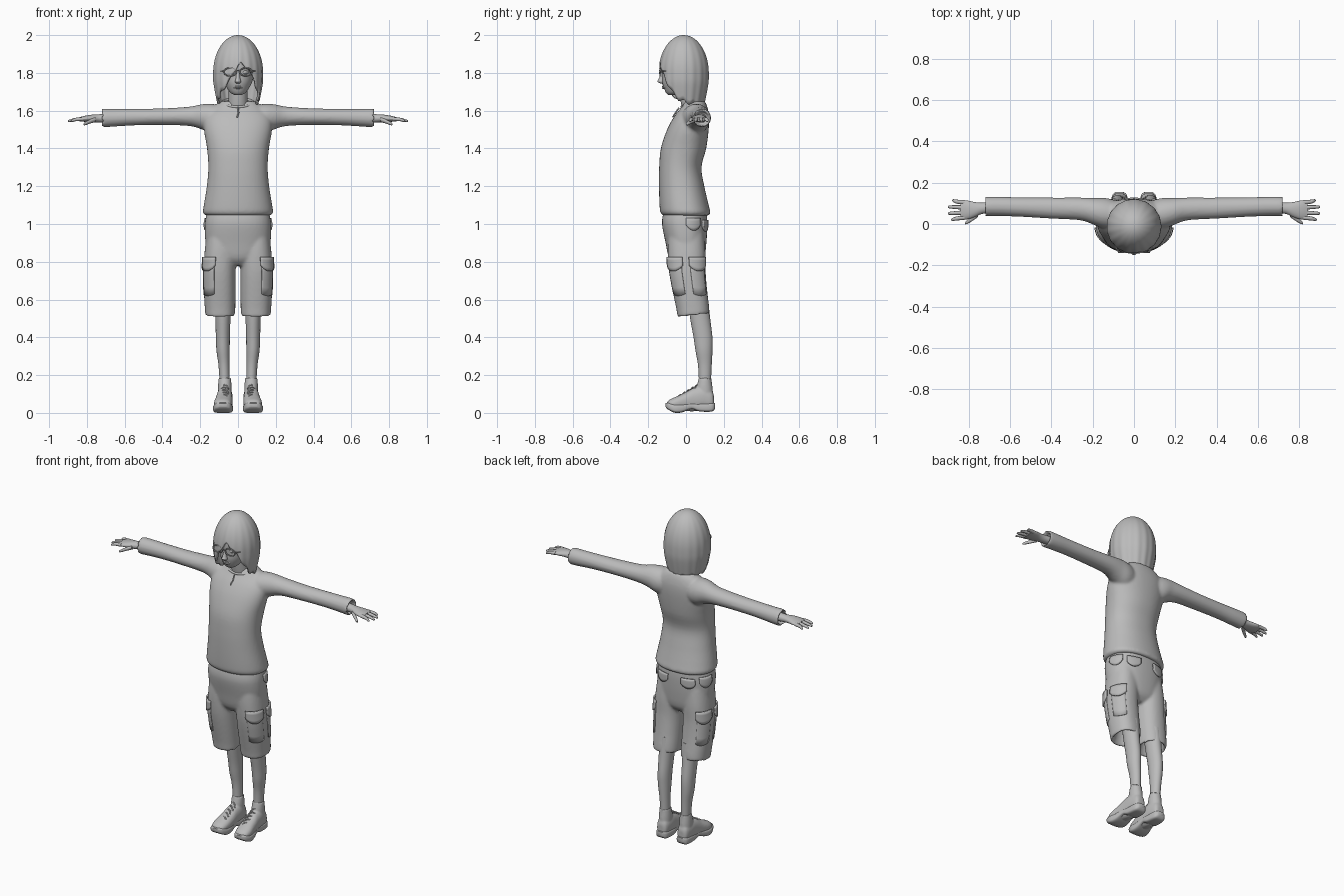
import bpy, bmesh, math
from mathutils import Vector

cube = bpy.data.objects.get("Cube")
if cube:
    bpy.data.objects.remove(cube)

grey = bpy.data.materials.new("plain_grey")
grey.use_nodes = True
GREY = (.5, .5, .5, 1)
grey.diffuse_color = GREY
grey.node_tree.nodes["Principled BSDF"].inputs["Base Color"].default_value = GREY


def smooth_rows(rows, steps):
    """Catmull-Rom interpolation of section rows."""
    out = []
    for i in range(len(rows) - 1):
        quad = zip(rows[max(i - 1, 0)], rows[i], rows[i + 1], rows[min(i + 2, len(rows) - 1)])
        quad = list(quad)
        for k in range(steps):
            t = k / steps
            out.append([b + t * (c - a) / 2 + t * t * (a - 2.5 * b + 2 * c - d / 2)
                        + t ** 3 * (1.5 * (b - c) + (d - a) / 2) for a, b, c, d in quad])
    return out + [list(rows[-1])]


def section(angle, row, power):
    """Point on a rounded section: returns the two cross coordinates."""
    c, s = math.cos(angle), math.sin(angle)
    u = row[1] + row[3] * math.copysign(abs(c) ** (2 / power), c)
    v = row[2] + row[4] * math.copysign(abs(s) ** (2 / power), s)
    return u, v


def loft(bm, rows, axis="z", power=2, sides=32, steps=4, side=1):
    """Closed skin through rows of (position, centre u, centre v, radius u, radius v)."""
    rings = []
    for row in smooth_rows(rows, steps):
        ring = []
        for k in range(sides):
            u, v = section(math.tau * k / sides, row, power)
            p = {"z": (u, v, row[0]), "x": (row[0], u, v), "y": (u, row[0], v)}[axis]
            ring.append(bm.verts.new((p[0] * side, p[1], p[2])))
        rings.append(ring)
    for a, b in zip(rings, rings[1:]):
        for k in range(sides):
            n = (k + 1) % sides
            bm.faces.new((a[k], a[n], b[n], b[k]))
    bm.faces.new(rings[0])
    bm.faces.new(rings[-1])


def pair(bm, rows, **options):
    for side in (1, -1):
        loft(bm, rows, side=side, **options)


def finish(bm, name, voxel=0, thickness=0):
    bmesh.ops.recalc_face_normals(bm, faces=bm.faces)
    mesh = bpy.data.meshes.new(name)
    bm.to_mesh(mesh)
    bm.free()
    mesh.materials.append(grey)
    mesh.shade_smooth()
    mesh.set_sharp_from_angle(angle=math.radians(50))
    obj = bpy.data.objects.new(name, mesh)
    bpy.context.collection.objects.link(obj)
    if voxel:
        remesh = obj.modifiers.new("blend", "REMESH")
        remesh.mode = "VOXEL"
        remesh.voxel_size = voxel
        remesh.use_smooth_shade = True
        relax = obj.modifiers.new("relax", "SMOOTH")
        relax.iterations = 5
    if thickness:
        shell = obj.modifiers.new("shell", "SOLIDIFY")
        shell.thickness = thickness
        shell.offset = 0
    return obj


def tube(name, points, radius, cyclic=False, mirror=False):
    curve = bpy.data.curves.new(name, "CURVE")
    curve.dimensions = "3D"
    curve.bevel_depth = radius
    curve.bevel_resolution = 2
    curve.use_fill_caps = True
    for side in (1, -1) if mirror else (1,):
        line = curve.splines.new("POLY")
        line.points.add(len(points) - 1)
        for point, (x, y, z) in zip(line.points, points):
            point.co = (x * side, y, z, 1)
        line.use_cyclic_u = cyclic
        line.use_smooth = True
    curve.materials.append(grey)
    bpy.context.collection.objects.link(bpy.data.objects.new(name, curve))


def ellipse(cx, cy, cz, rx, ry, rz, count=28):
    turns = [math.tau * k / count for k in range(count)]
    return [(cx + rx * math.cos(t), cy + ry * math.sin(t), cz + rz * math.sin(t)) for t in turns]


def lerp_table(table, x):
    for a, b in zip(table, table[1:]):
        if x <= b[0]:
            t = (x - a[0]) / (b[0] - a[0])
            return [p + t * (q - p) for p, q in zip(a, b)]
    return list(table[-1])


# Pullover: torso and sleeves blended into one skin
bm = bmesh.new()
loft(bm, [(1.045, 0, 0, .17, .12), (1.06, 0, -.003, .185, .132), (1.1, 0, -.01, .181, .13),
          (1.2, 0, -.023, .165, .12), (1.3, 0, -.03, .157, .112), (1.4, 0, -.013, .164, .12),
          (1.5, 0, .01, .18, .11), (1.57, 0, .03, .175, .092), (1.62, 0, .045, .13, .068),
          (1.65, 0, .047, .09, .053)], power=2.2, sides=48)
pair(bm, [(.06, .045, 1.55, .06, .07), (.13, .05, 1.555, .075, .08), (.19, .06, 1.567, .066, .067),
          (.26, .073, 1.57, .055, .051), (.4, .077, 1.568, .051, .044), (.55, .082, 1.566, .047, .044),
          (.65, .085, 1.563, .047, .047), (.715, .085, 1.561, .047, .049), (.722, .085, 1.56, .042, .043),
          (.71, .084, 1.56, .036, .036), (.69, .084, 1.56, .033, .033)], axis="x")
finish(bm, "pullover", voxel=.008)
tube("neckline", ellipse(0, .035, 1.642, .08, .058, .022), .007, cyclic=True)
tube("neck_slit", [(0, -.037, 1.615), (.003, -.055, 1.59), (-.004, -.07, 1.565)], .004)

# Shorts: hips and two hollow legs blended into one skin
hips = [(.78, 0, .003, .08, .06), (.82, 0, .003, .15, .093), (.9, 0, 0, .172, .108),
        (1, 0, -.007, .175, .12), (1.06, 0, -.005, .165, .115)]
shorts_leg = [(.515, .094, .04, .077, .083), (.56, .095, .035, .081, .087), (.65, .097, .02, .084, .092),
              (.75, .098, .007, .085, .097), (.85, .094, .003, .083, .1), (.95, .088, 0, .078, .095)]
inner_hem = [(.6, .092, .05, .05, .058), (.53, .092, .04, .064, .07)]
bm = bmesh.new()
loft(bm, hips, power=2.3, sides=48)
pair(bm, inner_hem + shorts_leg, power=2.3)
shorts_obj = finish(bm, "shorts", voxel=.008)
for v in shorts_obj.data.vertices:
    # hem rises towards the back
    if v.co.z < .62:
        v.co.z += .13 * (v.co.y - .03) * (1 - (v.co.z - .5) / .12)


def patch(bm, rows, top, bottom, start, end, lift, bow):
    """Plate wrapped on a garment between two heights and two angles."""
    cols, levels = 10, 5
    for side in (1, -1):
        grid = []
        for j in range(levels):
            line = []
            for i in range(cols):
                f = i / (cols - 1)
                drop = bow * math.sin(math.pi * f) ** .7
                z = top + (bottom - drop - top) * j / (levels - 1)
                row = lerp_table(rows, z)
                row[3] += lift
                row[4] += lift
                x, y = section(math.radians(start + (end - start) * f), row, 2.3)
                line.append(bm.verts.new((x * side, y, z)))
            grid.append(line)
        for a, b in zip(grid, grid[1:]):
            for i in range(cols - 1):
                bm.faces.new((a[i], a[i + 1], b[i + 1], b[i]))


# Pocket flaps and pouches
bm = bmesh.new()
for start, end in ((-78, -10), (4, 66)):
    patch(bm, shorts_leg, .825, .78, start, end, .007, .03)
patch(bm, hips, 1.02, .985, 48, 78, .004, .025)
patch(bm, hips, 1.03, .995, 2, 38, .003, .03)
finish(bm, "pocket_flaps", thickness=.009)
bm = bmesh.new()
for start, end in ((-74, -14), (8, 62)):
    patch(bm, shorts_leg, .79, .63, start, end, .001, .01)
finish(bm, "cargo_pouches", thickness=.006)

# Legs
bm = bmesh.new()
pair(bm, [(.62, .08, .06, .045, .055), (.5, .08, .075, .04, .053), (.4, .08, .09, .037, .05),
          (.33, .079, .095, .035, .045), (.25, .074, .1, .029, .036), (.14, .07, .1, .026, .031)])
finish(bm, "legs")

# Shoes: upper, padded collar, sole and laces
bm = bmesh.new()
pair(bm, [(.148, .07, .06, .018, .03), (.135, .07, .068, .033, .052), (.09, .07, .078, .041, .062),
          (.04, .072, .07, .043, .062), (0, .074, .06, .046, .05), (-.05, .079, .05, .048, .037),
          (-.085, .08, .045, .04, .026), (-.102, .08, .042, .02, .012)], axis="y", power=2.3)
pair(bm, [(.07, .07, .1, .036, .045), (.13, .07, .098, .036, .043), (.17, .07, .1, .034, .036),
          (.187, .07, .103, .031, .034), (.175, .07, .103, .026, .028)])
finish(bm, "shoe_uppers", voxel=.005)
bm = bmesh.new()
pair(bm, [(.154, .07, .037, .02, .014), (.135, .07, .03, .037, .023), (.07, .07, .03, .042, .022),
          (.03, .073, .037, .042, .016), (-.02, .077, .025, .05, .022), (-.06, .08, .024, .052, .023),
          (-.095, .081, .036, .04, .018), (-.108, .081, .041, .02, .01)], axis="y", power=4)
finish(bm, "shoe_soles")
for k in range(5):
    y, z = .06 - .022 * k, .148 - .013 * k
    arc = [(.073 + .026 * math.sin(t / 4), y + .004 * t, z - .02 * (t / 4) ** 2) for t in range(-4, 5)]
    tube("shoe_lace", arc, .004, mirror=True)

# Hands with four fingers and a thumb
bm = bmesh.new()
pair(bm, [(.69, .08, 1.56, .028, .024), (.735, .076, 1.559, .027, .022), (.77, .07, 1.559, .036, .02),
          (.81, .068, 1.557, .046, .016), (.84, .068, 1.554, .043, .011)], axis="x")
for y, tip in ((.031, .885), (.055, .9), (.08, .9), (.104, .88)):
    end = .068 + (y - .068) * 1.25
    pair(bm, [(.82, y, 1.556, .011, .01), (.86, (y + end) / 2, 1.553, .0095, .009),
              (tip - .005, end, 1.546, .007, .006), (tip, end, 1.545, .002, .002)], axis="x", sides=12)
pair(bm, [(.755, .05, 1.553, .016, .013), (.785, .025, 1.542, .012, .011),
          (.812, .007, 1.53, .008, .008), (.818, .004, 1.528, .002, .002)], axis="x", sides=12)
finish(bm, "hands")

# Head with neck, nose and mouth
bm = bmesh.new()
loft(bm, [(1.58, 0, .035, .055, .05), (1.66, 0, .02, .05, .05), (1.75, 0, .01, .05, .05)])
loft(bm, [(1.683, 0, -.075, .018, .018), (1.697, 0, -.065, .042, .042), (1.74, 0, -.042, .07, .082),
          (1.78, 0, -.032, .082, .095), (1.84, 0, -.02, .09, .11), (1.9, 0, -.015, .09, .105),
          (1.95, 0, -.01, .06, .07)])
loft(bm, [(1.81, 0, -.122, .008, .008), (1.77, 0, -.128, .012, .016), (1.754, 0, -.131, .016, .02),
          (1.743, 0, -.122, .01, .01)], sides=16)
for z in (1.72, 1.727):
    loft(bm, [(-.024, -.112, z, .003, .002), (0, -.12, z, .007, .005), (.024, -.112, z, .003, .002)],
         axis="x", sides=12)
pair(bm, [(.018, -.118, 1.803, .003, .002), (.038, -.114, 1.803, .01, .011),
          (.058, -.104, 1.803, .003, .002)], axis="x", sides=12)
finish(bm, "head")

# Spectacles
tube("spectacle_rims", ellipse(.042, -.138, 1.805, .033, 0, .021), .0035, cyclic=True, mirror=True)
tube("spectacle_bridge", [(-.01, -.138, 1.81), (0, -.141, 1.813), (.01, -.138, 1.81)], .003)
tube("spectacle_arms", [(.074, -.138, 1.81), (.09, -.11, 1.81), (.096, 0, 1.81)], .003, mirror=True)

# Hair: long shell with a swept fringe
hem = [(-180, 1.625), (-110, 1.635), (-75, 1.65), (-57, 1.69), (-45, 1.70), (-28, 1.74), (0, 1.84),
       (8, 1.85), (25, 1.825), (38, 1.78), (57, 1.71), (75, 1.66), (110, 1.635), (180, 1.625)]
bm = bmesh.new()
columns, levels = 120, 24
crown = bm.verts.new((0, -.012, 2))
strands = []
for i in range(columns):
    degrees = -180 + 360 * i / columns
    a = math.radians(degrees)
    low = lerp_table(hem, degrees)[1] + .008 * math.sin(a * 13)
    strand = []
    for j in range(1, levels + 1):
        t = j / levels
        z = 2 - (2 - low) * t ** 1.7
        dome = math.sqrt(max(0, 1 - (max(0, z - 1.8) / .2) ** 2))
        taper = 1 - .2 * max(0, (1.76 - z) / .14) ** 1.2
        r = dome * taper * (1 + .012 * t * math.sin(a * 17))
        strand.append(bm.verts.new((.132 * r * math.sin(a), -.012 - .132 * r * math.cos(a), z)))
    strands.append(strand)
for i, strand in enumerate(strands):
    after = strands[(i + 1) % columns]
    bm.faces.new((crown, strand[0], after[0]))
    for j in range(levels - 1):
        bm.faces.new((strand[j], strand[j + 1], after[j + 1], after[j]))
hair = finish(bm, "hair", thickness=.012)
hair.modifiers["shell"].offset = -1
